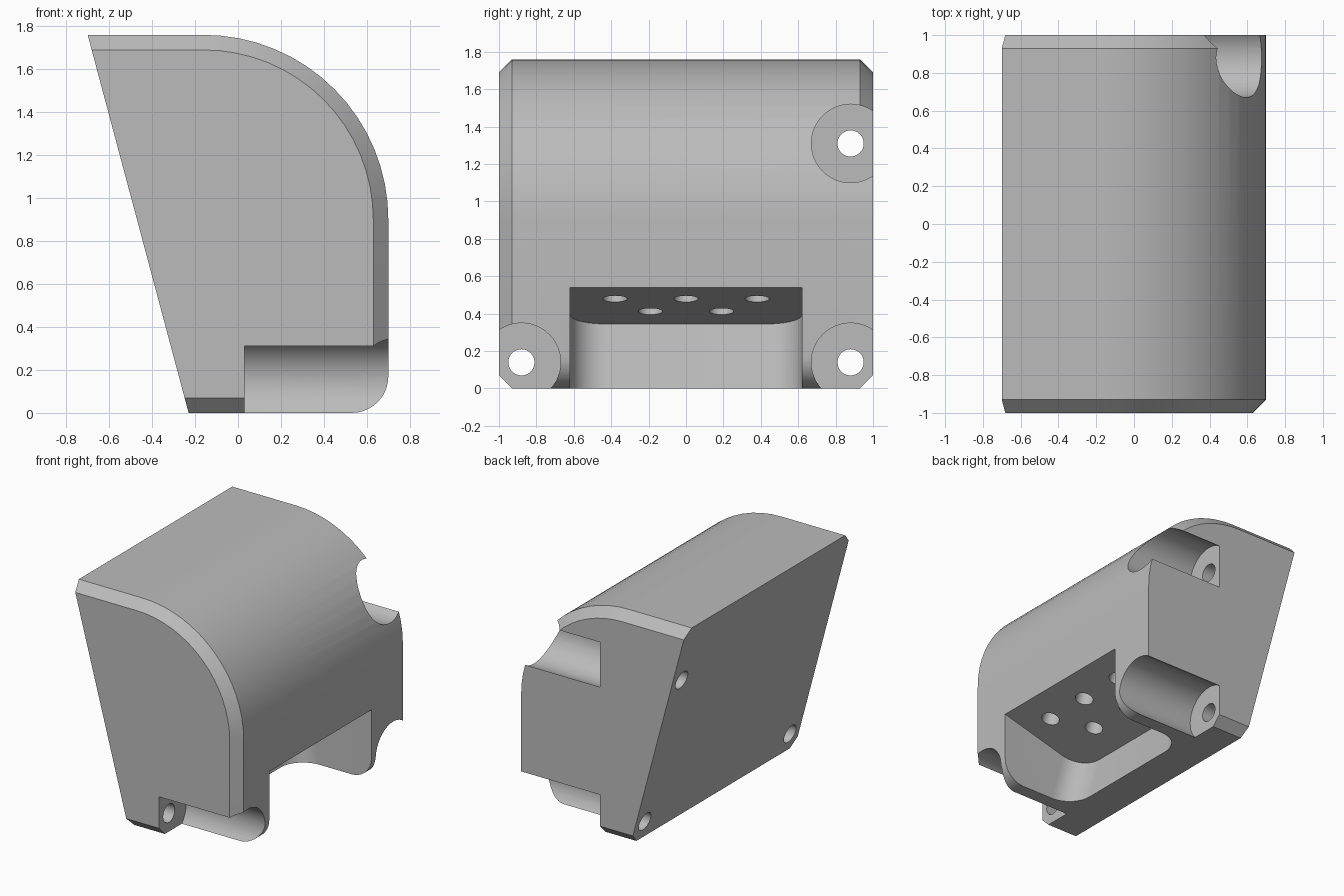
import bpy, bmesh, math
from mathutils import Matrix, Vector

cube = bpy.data.objects.get("Cube")
if cube:
    bpy.data.objects.remove(cube, do_unlink=True)

grey = bpy.data.materials.new("plain grey")
grey.use_nodes = True
grey.diffuse_color = (0.5, 0.5, 0.5, 1)
grey.node_tree.nodes["Principled BSDF"].inputs["Base Color"].default_value = (0.5, 0.5, 0.5, 1)

LEAN = math.atan2(0.47, 1.76)      # lean of the mounting face
BEVEL = 0.07


def loft(name, rings):
    """Closed solid through rings that have equal point counts."""
    bm = bmesh.new()
    loops = [[bm.verts.new(p) for p in ring] for ring in rings]
    for a, b in zip(loops, loops[1:]):
        for i in range(len(a)):
            j = (i + 1) % len(a)
            bm.faces.new((a[i], a[j], b[j], b[i]))
    bm.faces.new(loops[0])
    bm.faces.new(loops[-1])
    bmesh.ops.recalc_face_normals(bm, faces=bm.faces)
    mesh = bpy.data.meshes.new(name)
    bm.to_mesh(mesh)
    bm.free()
    obj = bpy.data.objects.new(name, mesh)
    bpy.context.collection.objects.link(obj)
    mesh.materials.append(grey)
    return obj


def arc(cx, cy, r, start, end, steps):
    angles = [math.radians(start + (end - start) * i / steps) for i in range(steps + 1)]
    return [(cx + r * math.cos(t), cy + r * math.sin(t)) for t in angles]


def rod(name, start, direction, length, radius):
    """Cylinder from start along direction."""
    turn = Vector(direction).to_track_quat('Z', 'Y')
    circle = arc(0, 0, radius, 0, 352.5, 47)
    return loft(name, [[Vector(start) + turn @ Vector((x, y, h)) for x, y in circle]
                       for h in (0, length)])


def profile(inset):
    """Side outline: leaning face, domed top corner, rounded bottom corner."""
    slope = math.tan(LEAN)
    return ([(-0.23 - inset * slope, inset)]
            + arc(0.53, 0.17, 0.17 - inset, -90, 0, 10)
            + arc(-0.16, 0.9, 0.86 - inset, 0, 90, 16)
            + [(-0.70 + inset * slope, 1.76 - inset)])


# Body: the back bevel is left out along the upright edge
full, small = profile(0), profile(BEVEL)
back = [f if f[0] > 0 and 0.16 < f[1] < 1.32 else s for f, s in zip(full, small)]
sections = [(-1, small), (-1 + BEVEL, full), (1 - BEVEL, full), (1, back)]
body = loft("housing_body", [[(x, y, z) for x, z in pts] for y, pts in sections])

cutters = []

# Screw pockets with through holes
for y, z in ((-0.88, 0.14), (0.88, 0.14), (0.88, 1.31)):
    cutters.append(rod("screw_pocket", (0.03, y, z), (1, 0, 0), 1.5, 0.21))
    cutters.append(rod("screw_hole", (-1.5, y, z), (1, 0, 0), 2, 0.07))

# Connector recess, square to the leaning face
recess = Matrix.Translation((-0.03, 0, 0.345)) @ Matrix.Rotation(-LEAN, 4, 'Y')
outline = ([(1.3, 0.62)] + arc(0.19, 0.43, 0.19, 90, 180, 12)
           + arc(0.19, -0.43, 0.19, 180, 270, 12) + [(1.3, -0.62)])
cutters.append(loft("connector_recess",
                    [[recess @ Vector((u, v, w)) for u, v in outline] for w in (-1, 0)]))

# Blind holes in the recess ceiling
up = recess.to_3x3() @ Vector((0, 0, 1))
for u, row in ((0.52, (-0.38, 0, 0.38)), (0.26, (-0.19, 0.19))):
    for v in row:
        cutters.append(rod("pin_hole", recess @ Vector((u, v, -0.1)), up, 0.45, 0.065))

for cutter in cutters:
    cutter.hide_render = True
    cut = body.modifiers.new("cut", 'BOOLEAN')
    cut.operation = 'DIFFERENCE'
    cut.solver = 'EXACT'
    cut.object = cutter

# Bake the cuts and remove the helpers
bpy.context.view_layer.update()
graph = bpy.context.evaluated_depsgraph_get()
result = bpy.data.meshes.new_from_object(body.evaluated_get(graph))
body.modifiers.clear()
body.data = result
for cutter in cutters:
    bpy.data.objects.remove(cutter, do_unlink=True)

bpy.ops.object.select_all(action='DESELECT')
body.select_set(True)
bpy.context.view_layer.objects.active = body
bpy.ops.object.shade_smooth_by_angle(angle=math.radians(25))
